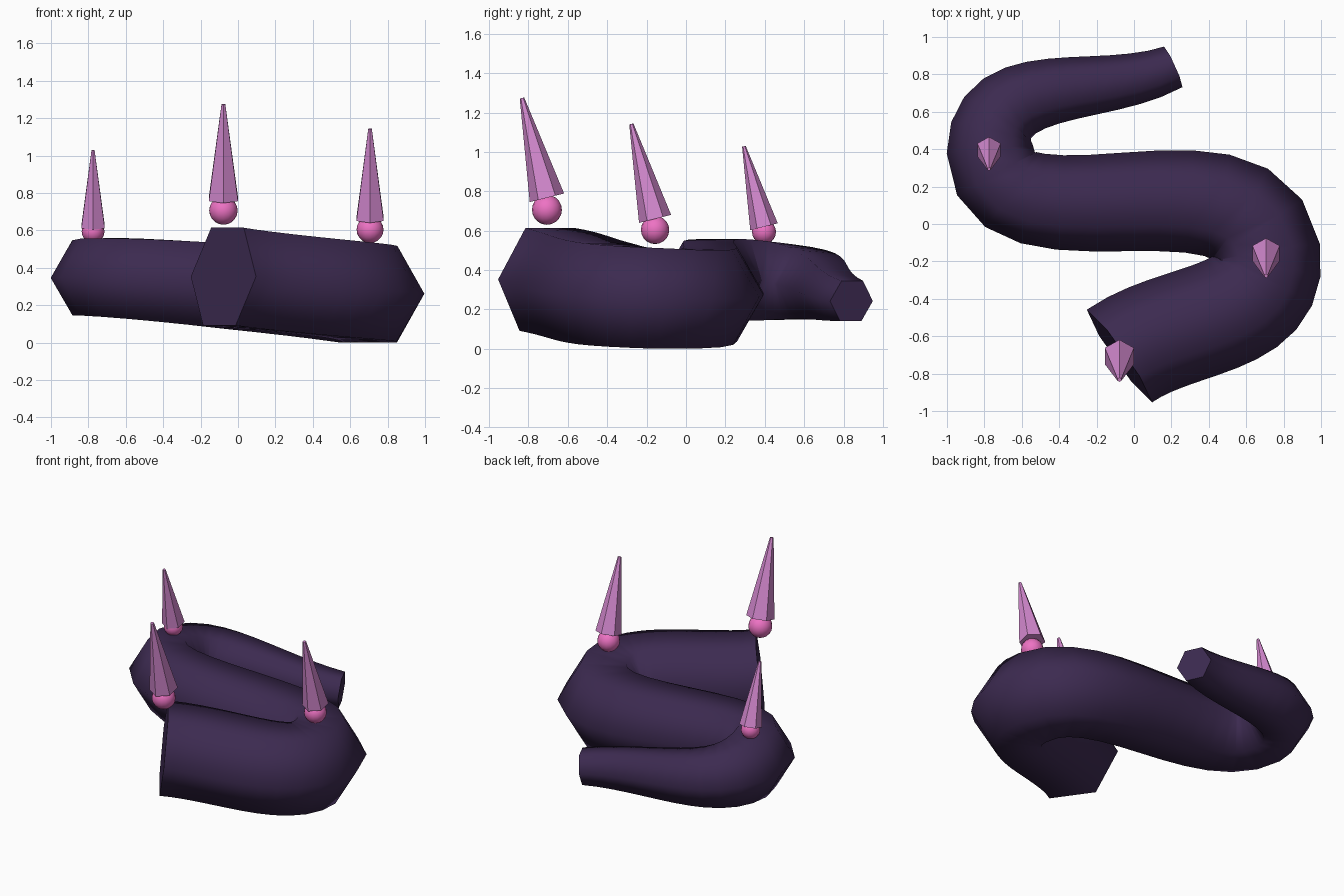
import bpy
from math import cos, sin

if "Cube" in bpy.data.objects:
    bpy.data.objects.remove(bpy.data.objects["Cube"])


def material(name, rgb):
    m = bpy.data.materials.new(name)
    m.diffuse_color = (*rgb, 1)
    m.use_nodes = True
    m.node_tree.nodes["Principled BSDF"].inputs["Base Color"].default_value = m.diffuse_color
    return m


skin = material("dark_purple", (0.045, 0.023, 0.08))
glow = material("pink", (0.85, 0.17, 0.55))
horn = material("lilac", (0.66, 0.25, 0.63))

# Body: tapering S-shaped tube with a six-sided section (x, y, z, radius)
PATH = [(-0.078, -0.706, 0.353, 0.303),
        (0.703, -0.157, 0.256, 0.295),
        (-0.77, 0.396, 0.346, 0.232),
        (0.21, 0.84, 0.243, 0.119)]
curve = bpy.data.curves.new("body", 'CURVE')
curve.dimensions = '3D'
curve.twist_mode = 'Z_UP'
curve.resolution_u = 12
curve.bevel_depth = 1.0
curve.bevel_resolution = 1
curve.use_fill_caps = True
spline = curve.splines.new('BEZIER')
spline.bezier_points.add(len(PATH) - 1)
for p, (x, y, z, r) in zip(spline.bezier_points, PATH):
    p.co = (x, y, z)
    p.radius = r
    p.handle_left_type = p.handle_right_type = 'AUTO'
body = bpy.data.objects.new("body", curve)
bpy.context.collection.objects.link(body)
curve.materials.append(skin)
bpy.context.view_layer.objects.active = body
body.select_set(True)
bpy.ops.object.convert(target='MESH')
bpy.ops.object.shade_smooth_by_angle(angle=1.2)

# Spikes: a ball with a six-sided cone leaning to the front
# (x, y, ball z, ball radius, cone base z, cone radius, cone length)
SPIKES = [(-0.078, -0.706, 0.706, 0.076, 0.767, 0.090, 0.522),
          (0.706, -0.157, 0.604, 0.072, 0.660, 0.084, 0.497),
          (-0.775, 0.396, 0.594, 0.061, 0.620, 0.072, 0.421)]
LEAN = 0.245
for i, (x, y, bz, br, cz, cr, length) in enumerate(SPIKES, 1):
    bpy.ops.mesh.primitive_uv_sphere_add(segments=16, ring_count=10, radius=br,
                                         location=(x, y, bz))
    ball = bpy.context.object
    ball.name = f"ball_{i}"
    ball.data.materials.append(glow)
    bpy.ops.object.shade_smooth()

    h = length / 2
    bpy.ops.mesh.primitive_cone_add(vertices=6, radius1=cr, radius2=cr * 0.13, depth=length,
                                    location=(x, y - h * sin(LEAN), cz + h * cos(LEAN)),
                                    rotation=(LEAN, 0, 0))
    spike = bpy.context.object
    spike.name = f"spike_{i}"
    spike.data.materials.append(horn)
